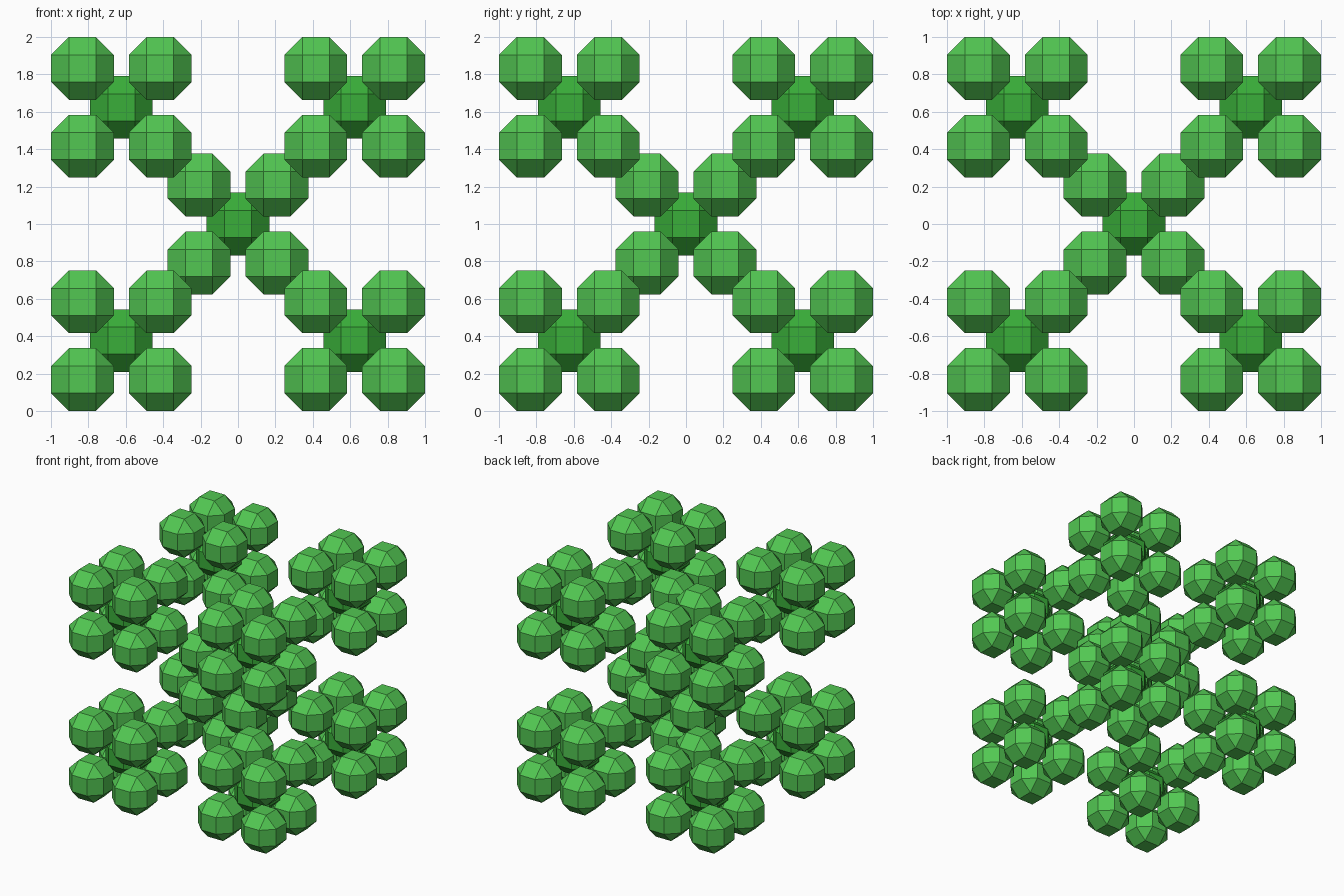
import bpy, bmesh
from itertools import product
from mathutils import Vector

if "Cube" in bpy.data.objects:
    bpy.data.objects.remove(bpy.data.objects["Cube"])

S = 0.208          # cell spacing
R = 1 - 4 * S      # ball half width
A = R * 0.43       # half width of the flat squares on each ball

# body-centred pattern: the centre cell plus eight corner cells
CELLS = [Vector((0, 0, 0))] + [Vector(c) for c in product((-1, 1), repeat=3)]


def material(name, colour):
    mat = bpy.data.materials.new(name)
    mat.diffuse_color = (*colour, 1)
    mat.use_nodes = True
    mat.node_tree.nodes["Principled BSDF"].inputs["Base Color"].default_value = mat.diffuse_color
    return mat


def ball_mesh(name, centres, mat):
    """Faceted balls: six squares joined by chamfered edges and corners."""
    bm = bmesh.new()
    for centre in centres:
        verts = []
        for axis in range(3):
            for signs in product((-1, 1), repeat=3):
                p = Vector([s * (R if i == axis else A) for i, s in enumerate(signs)])
                verts.append(bm.verts.new(centre + p))
        bmesh.ops.convex_hull(bm, input=verts)
    bmesh.ops.dissolve_limit(bm, angle_limit=0.02, verts=bm.verts, edges=bm.edges)
    bmesh.ops.recalc_face_normals(bm, faces=bm.faces)
    mesh = bpy.data.meshes.new(name)
    bm.to_mesh(mesh)
    bm.free()
    mesh.materials.append(mat)
    return mesh


# each cluster is a darker core ball with eight lighter balls on its corners
core = ball_mesh("core_ball", CELLS[:1], material("dark_green", (0.042, 0.43, 0.042)))
outer = ball_mesh("corner_balls", [c * S for c in CELLS[1:]],
                  material("light_green", (0.085, 0.57, 0.085)))

# clusters repeat the same pattern at three times the spacing
for i, cell in enumerate(CELLS):
    for mesh in (core, outer):
        place = "centre" if i == 0 else f"corner_{i}"
        obj = bpy.data.objects.new(f"{mesh.name}_{place}", mesh)
        obj.location = cell * 3 * S + Vector((0, 0, 1))
        bpy.context.collection.objects.link(obj)
